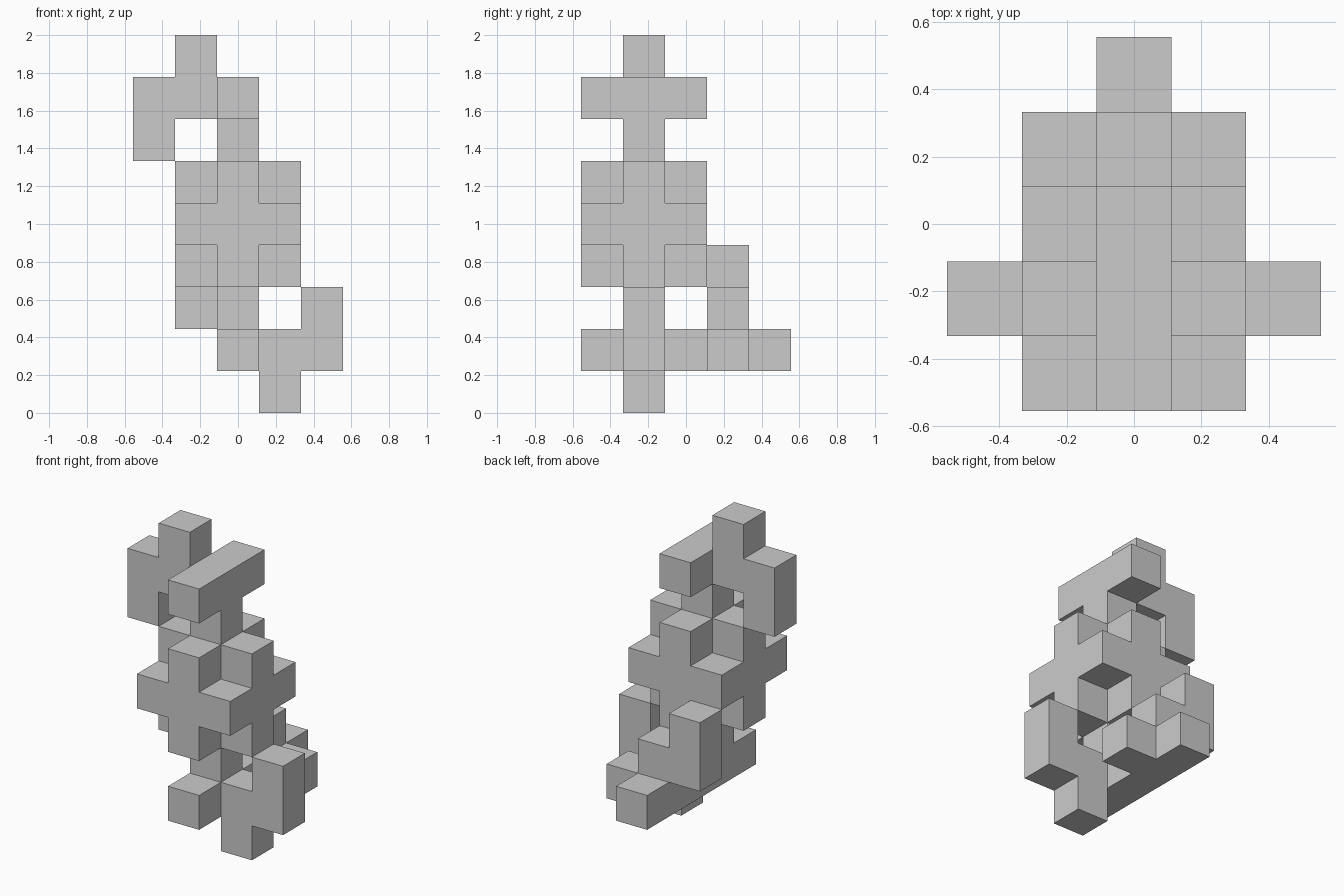
import bpy, bmesh
from mathutils import Vector

if "Cube" in bpy.data.objects:
    bpy.data.objects.remove(bpy.data.objects["Cube"])

U = 2 / 9  # edge of one cube; the model is 9 cubes tall


def box(x0, x1, y0, y1, z0, z1):
    """All grid cells in an inclusive range."""
    return {(x, y, z) for x in range(x0, x1 + 1)
            for y in range(y0, y1 + 1) for z in range(z0, z1 + 1)}


# core: 3x3x3 block with its eight corners removed
core = {c for c in box(-1, 1, -2, 0, 3, 5)
        if not (c[0] != 0 and c[1] != -1 and c[2] != 4)}

# necks above and below the core
necks = {(0, -1, 6), (0, -1, 2)}

# crossbars running front to back
bars = box(0, 0, -2, 0, 7, 7) | box(0, 0, -2, 2, 1, 1)

# stepped foot, and the same shape turned upside down as the head
foot = box(1, 1, -1, -1, 0, 1) | box(2, 2, -1, -1, 1, 2)
head = {(-x, y, 8 - z) for x, y, z in foot}

# stepped staircase at the back
stair = box(-1, -1, 1, 1, 2, 3) | box(0, 0, 1, 1, 1, 2) | {(1, 1, 1)}

cells = core | necks | bars | foot | head | stair

# skin: only the cube faces that are not shared with a neighbour
bm = bmesh.new()
for c in cells:
    centre = Vector((c[0], c[1], c[2] + 0.5))
    for axis in range(3):
        for sign in (-1, 1):
            n = Vector((0, 0, 0))
            n[axis] = sign
            if tuple(int(a + b) for a, b in zip(c, n)) in cells:
                continue
            a = Vector((0, 0, 0))
            a[(axis + 1) % 3] = 1
            b = n.cross(a)
            quad = [centre + (n + s * a + t * b) / 2
                    for s, t in ((-1, -1), (1, -1), (1, 1), (-1, 1))]
            bm.faces.new([bm.verts.new(p * U) for p in quad])
bmesh.ops.remove_doubles(bm, verts=bm.verts[:], dist=1e-4)

mesh = bpy.data.meshes.new("stacked_cube_sculpture")
bm.to_mesh(mesh)
bm.free()
bpy.context.collection.objects.link(
    bpy.data.objects.new("stacked_cube_sculpture", mesh))
